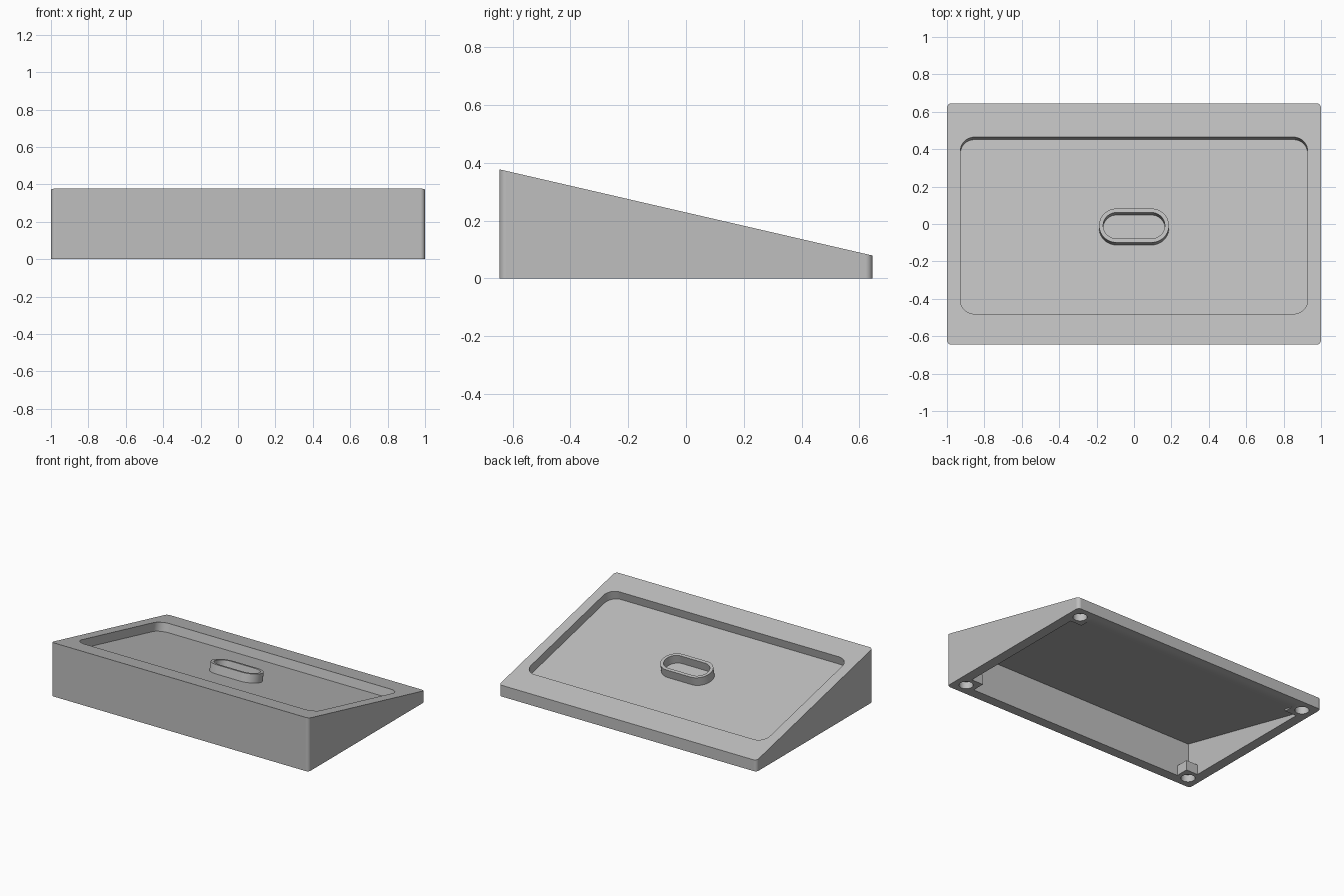
import bpy, bmesh, math
from mathutils import Matrix

cube = bpy.data.objects.get("Cube")
if cube:
    bpy.data.objects.remove(cube, do_unlink=True)

HX, HY = 1.0, 0.645            # half width and half depth
FRONT_H, BACK_H = 0.377, 0.079
SLOPE = (FRONT_H - BACK_H) / (2 * HY)
WALL, ROOF, RECESS = 0.07, 0.1, 0.06

grey = bpy.data.materials.new("light_grey")
grey.use_nodes = True
grey.diffuse_color = (0.52, 0.52, 0.52, 1)
grey.node_tree.nodes["Principled BSDF"].inputs["Base Color"].default_value = grey.diffuse_color


def slope_z(y):
    return FRONT_H - SLOPE * (y + HY)


def outline(hx, hy, r, seg=10):
    """Rounded rectangle, counter-clockwise."""
    if r == 0:
        return [(hx, hy), (-hx, hy), (-hx, -hy), (hx, -hy)]
    pts = []
    for q, (sx, sy) in enumerate([(1, 1), (-1, 1), (-1, -1), (1, -1)]):
        for i in range(seg + 1):
            a = (q + i / seg) * math.pi / 2
            pts.append((sx * (hx - r) + r * math.cos(a), sy * (hy - r) + r * math.sin(a)))
    return pts


def prism(name, pts, z0, z1, matrix=Matrix()):
    """Extrude an outline; z1 may be a function of y for a sloped top."""
    top = z1 if callable(z1) else (lambda y: z1)
    bm = bmesh.new()
    low = [bm.verts.new((x, y, z0)) for x, y in pts]
    high = [bm.verts.new((x, y, top(y))) for x, y in pts]
    bm.faces.new(low[::-1])
    bm.faces.new(high)
    for i in range(len(pts)):
        j = (i + 1) % len(pts)
        bm.faces.new((low[i], low[j], high[j], high[i]))
    bmesh.ops.remove_doubles(bm, verts=bm.verts, dist=1e-5)
    bmesh.ops.recalc_face_normals(bm, faces=bm.faces)
    bm.transform(matrix)
    mesh = bpy.data.meshes.new(name)
    bm.to_mesh(mesh)
    bm.free()
    mesh.materials.append(grey)
    obj = bpy.data.objects.new(name, mesh)
    bpy.context.collection.objects.link(obj)
    return obj


def activate(obj):
    bpy.ops.object.select_all(action='DESELECT')
    obj.select_set(True)
    bpy.context.view_layer.objects.active = obj


def combine(target, tool, operation='DIFFERENCE'):
    """Apply a boolean and discard the tool."""
    activate(target)
    mod = target.modifiers.new("boolean", 'BOOLEAN')
    mod.object, mod.operation, mod.solver = tool, operation, 'EXACT'
    bpy.ops.object.modifier_apply(modifier=mod.name)
    bpy.data.objects.remove(tool, do_unlink=True)


def finish(obj):
    activate(obj)
    bpy.ops.object.shade_smooth_by_angle(angle=math.radians(30))
    mod = obj.modifiers.new("flat_panels", 'WEIGHTED_NORMAL')
    mod.keep_sharp = True


# Frame lying on the sloped top, centred on the recess
MID = -0.008
tilt = Matrix.Translation((0, MID, slope_z(MID))) @ Matrix.Rotation(-math.atan(SLOPE), 4, 'X')

# Wedge body, hollow underneath, with a shallow tray on top
body = prism("wedge_body", outline(HX, HY, 0.024), 0, slope_z)
combine(body, prism("cavity_cutter", outline(HX - WALL, HY - WALL, 0), -0.2,
                    lambda y: slope_z(y) - ROOF))
combine(body, prism("tray_cutter", outline(0.928, 0.485, 0.075), -RECESS, 0.2, tilt))

# Corner blocks with round foot sockets
for sx in (-1, 1):
    for sy in (-1, 1):
        block_at = Matrix.Translation((sx * (HX - 0.0975), sy * (HY - 0.0975), 0))
        combine(body, prism("corner_block", outline(0.0625, 0.0625, 0), 0, 0.07, block_at), 'UNION')
        socket_at = Matrix.Translation((sx * (HX - 0.085), sy * (HY - 0.085), 0))
        combine(body, prism("socket_cutter", outline(0.045, 0.045, 0.045), -0.1, 0.05, socket_at))
finish(body)

# Raised oval collar in the middle of the tray
collar = prism("oval_collar", outline(0.187, 0.093, 0.093), -RECESS - 0.005, 0, tilt)
combine(collar, prism("collar_cutter", outline(0.165, 0.071, 0.071), -0.2, 0.2, tilt))
finish(collar)
